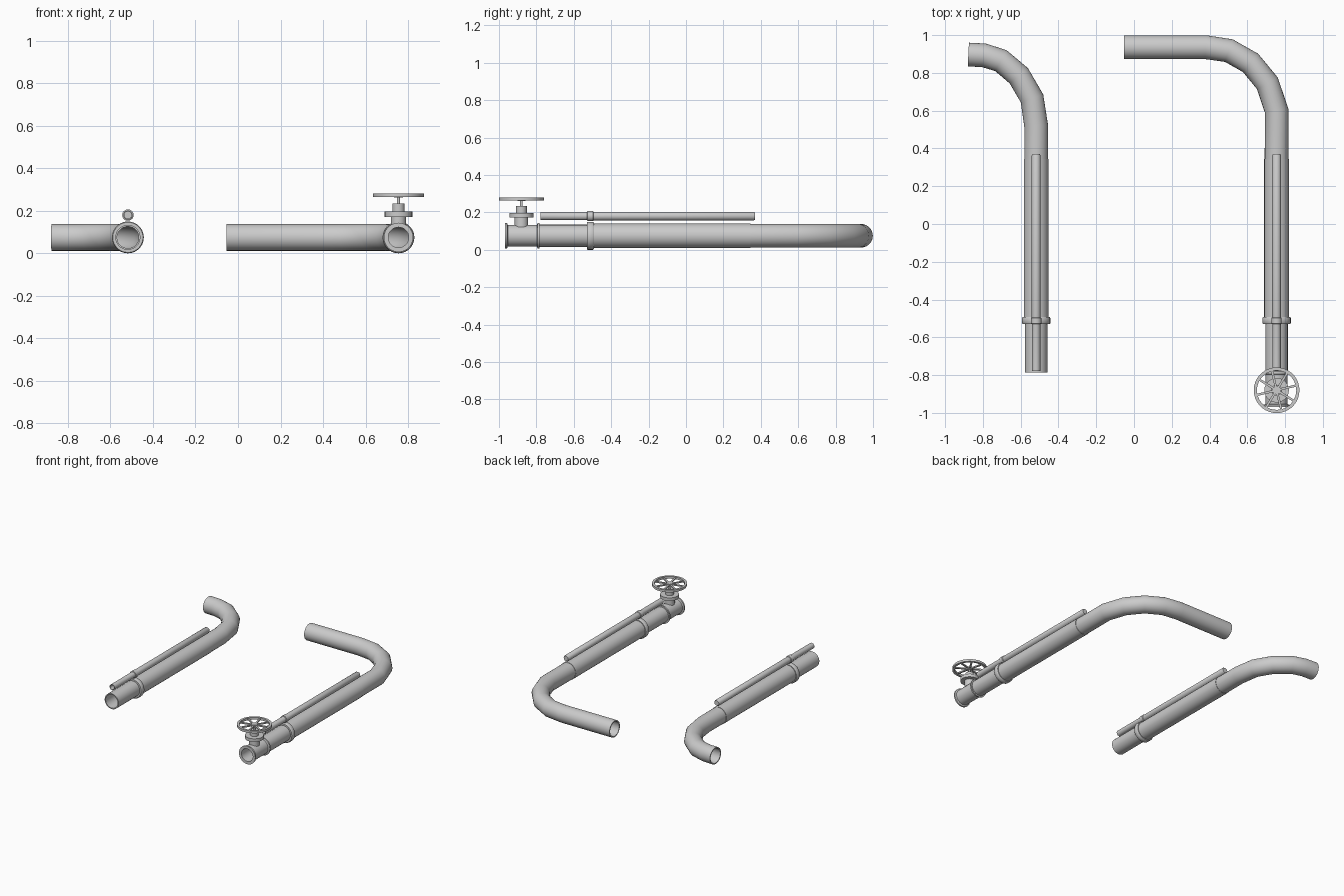
import bpy, bmesh, math
from mathutils import Vector

if "Cube" in bpy.data.objects:
    bpy.data.objects.remove(bpy.data.objects["Cube"])

Z = 0.075          # height of the main pipe axis
LX, RX = -0.518, 0.755
VY = -0.88         # valve position


def finish(name, bm, angle=40):
    bmesh.ops.recalc_face_normals(bm, faces=bm.faces)
    me = bpy.data.meshes.new(name)
    bm.to_mesh(me)
    bm.free()
    ob = bpy.data.objects.new(name, me)
    bpy.context.collection.objects.link(ob)
    bpy.ops.object.select_all(action='DESELECT')
    ob.select_set(True)
    bpy.context.view_layer.objects.active = ob
    bpy.ops.object.shade_smooth_by_angle(angle=math.radians(angle))
    return ob


def lathe(name, profile, origin, axis, n=28, closed=False):
    """Revolve (radius, distance) pairs around the y or z axis."""
    bm = bmesh.new()
    rings = []
    for r, d in profile:
        ring = []
        for k in range(n):
            a = 2 * math.pi * k / n
            c, s = r * math.cos(a), r * math.sin(a)
            off = Vector((c, d, s)) if axis == 'Y' else Vector((c, s, d))
            ring.append(bm.verts.new(Vector(origin) + off))
        rings.append(ring)
    pairs = list(zip(rings, rings[1:]))
    if closed:
        pairs.append((rings[-1], rings[0]))
    else:
        bm.faces.new(rings[0])
        bm.faces.new(rings[-1])
    for a, b in pairs:
        for k in range(n):
            j = (k + 1) % n
            bm.faces.new((a[k], a[j], b[j], b[k]))
    return finish(name, bm)


def tube(name, path, r_out, r_in, n=28):
    """Sweep a hollow round section along a flat path."""
    bm = bmesh.new()
    pts = [Vector((x, y, Z)) for x, y in path]
    walls = []
    for r in (r_out, r_in):
        rings = []
        for i, p in enumerate(pts):
            d0 = (p - pts[i - 1]).normalized() if i else None
            d1 = (pts[i + 1] - p).normalized() if i < len(pts) - 1 else None
            t = ((d0 or d1) + (d1 or d0)).normalized()
            side = t.cross(Vector((0, 0, 1)))
            rings.append([bm.verts.new(p + side * r * math.cos(2 * math.pi * k / n)
                          + Vector((0, 0, r * math.sin(2 * math.pi * k / n))))
                          for k in range(n)])
        walls.append(rings)
    loop = walls[0] + walls[1][::-1]
    for a, b in zip(loop, loop[1:] + loop[:1]):
        for k in range(n):
            j = (k + 1) % n
            bm.faces.new((a[k], a[j], b[j], b[k]))
    return finish(name, bm)


def pipe_run(side, x, bend):
    # sleeve, clamps and thin line shared by both runs
    tube(side + "_front_pipe", [(x, -0.785), (x, -0.49)], 0.059, 0.051)
    tube(side + "_main_pipe", [(x, -0.51), (x, 0.345)], 0.0655, 0.056)
    tube(side + "_bend_pipe", bend, 0.063, 0.055)
    lathe(side + "_clamp", [(0.058, -0.53), (0.071, -0.53), (0.075, -0.525),
                            (0.075, -0.497), (0.071, -0.492), (0.058, -0.492)],
          (x, 0, Z), 'Y', closed=True)
    lathe(side + "_thin_pipe", [(0.017, -0.5), (0.017, -0.779), (0.022, -0.779),
                                (0.022, -0.51), (0.0235, -0.5), (0.0235, 0.362),
                                (0.019, 0.37)], (x, 0, 0.18), 'Y', 18)
    lathe(side + "_thin_clamp", [(0.02, -0.53), (0.027, -0.527), (0.027, -0.497),
                                 (0.02, -0.492)], (x, 0, 0.18), 'Y', 18, True)


# left and right pipe runs
pipe_run("left", LX, [(LX, 0.34), (LX, 0.52), (-0.54, 0.665), (-0.61, 0.785),
                      (-0.705, 0.865), (-0.795, 0.893), (-0.877, 0.897)])
pipe_run("right", RX, [(RX, 0.34), (RX, 0.6), (0.706, 0.745), (0.617, 0.853),
                       (0.502, 0.918), (0.38, 0.936), (-0.053, 0.936)])

# valve body with end flanges
lathe("valve_body", [(0.048, -0.968), (0.069, -0.968), (0.069, -0.957), (0.058, -0.953),
                     (0.058, -0.797), (0.069, -0.793), (0.069, -0.782), (0.048, -0.782)],
      (RX, 0, Z), 'Y', closed=True)
# bonnet, gland and stem
lathe("valve_bonnet", [(0.036, 0.122), (0.036, 0.172), (0.065, 0.172), (0.065, 0.196),
                       (0.029, 0.196), (0.029, 0.234), (0.007, 0.234), (0.007, 0.272)],
      (RX, VY, 0), 'Z')
# hand wheel: rim, hub and spokes
lathe("wheel_rim", [(0.104, 0.264), (0.121, 0.264), (0.121, 0.281), (0.104, 0.281)],
      (RX, VY, 0), 'Z', 36, True)
lathe("wheel_hub", [(0.022, 0.262), (0.022, 0.28)], (RX, VY, 0), 'Z', 20)
SPOKES = 8
for i in range(SPOKES):
    a = 2 * math.pi * (i + 0.3) / SPOKES
    bpy.ops.mesh.primitive_cube_add(size=1, rotation=(0, 0, a), location=(
        RX + 0.063 * math.cos(a), VY + 0.063 * math.sin(a), 0.272))
    spoke = bpy.context.object
    spoke.name = "wheel_spoke_%d" % i
    spoke.scale = (0.09, 0.012, 0.009)
